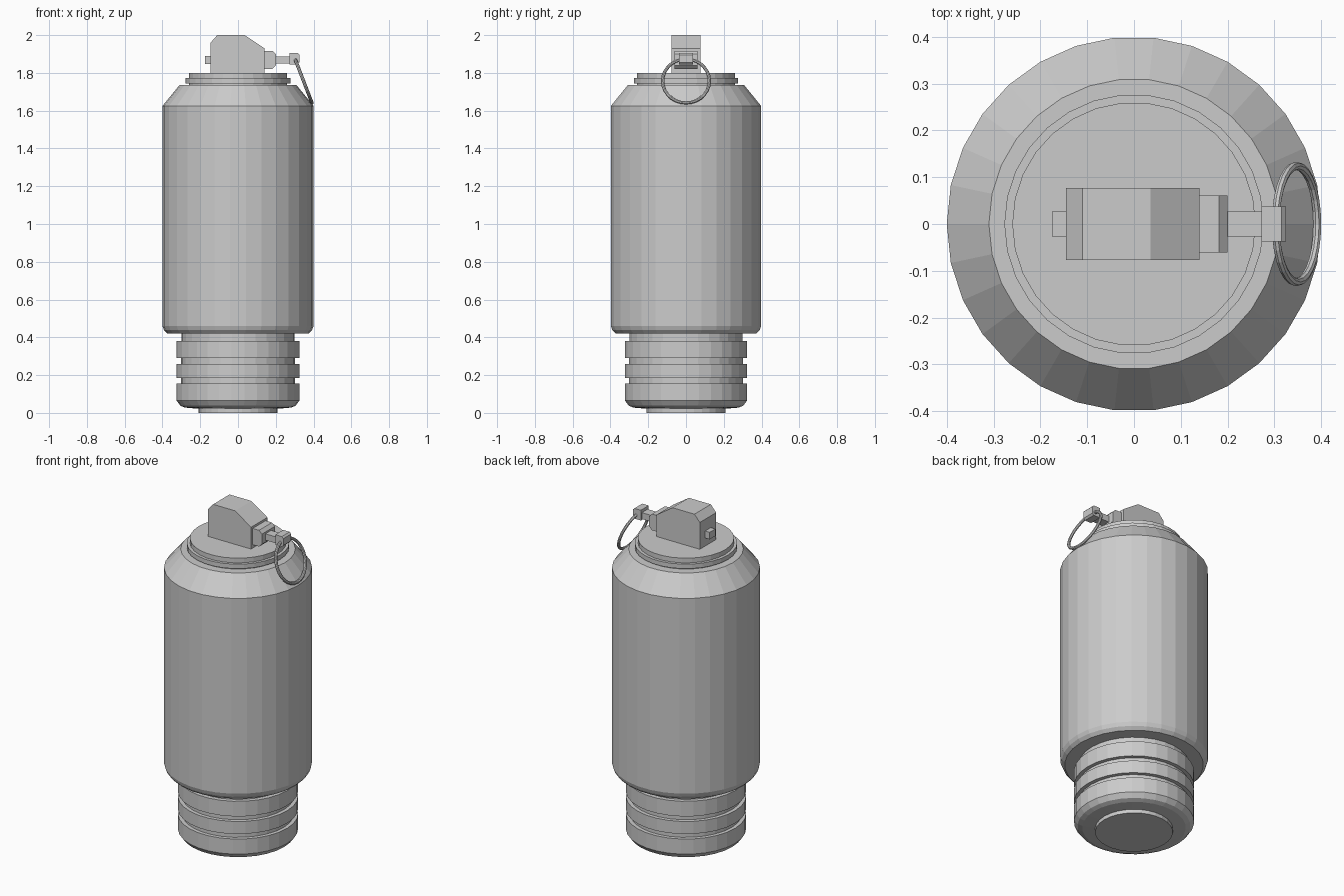
import bpy, bmesh, math
from mathutils import Matrix

if "Cube" in bpy.data.objects:
    bpy.data.objects.remove(bpy.data.objects["Cube"])


def finish(name, bm):
    bmesh.ops.recalc_face_normals(bm, faces=bm.faces[:])
    me = bpy.data.meshes.new(name)
    bm.to_mesh(me)
    bm.free()
    ob = bpy.data.objects.new(name, me)
    bpy.context.collection.objects.link(ob)
    return ob


def lathe(name, profile, sides=30):
    """Closed solid of revolution from (radius, z) points, bottom to top."""
    bm = bmesh.new()
    rings = [[bm.verts.new((r * math.cos(2 * math.pi * i / sides),
                            r * math.sin(2 * math.pi * i / sides), z))
              for i in range(sides)] for r, z in profile]
    for a, b in zip(rings, rings[1:]):
        for i in range(sides):
            j = (i + 1) % sides
            bm.faces.new((a[i], a[j], b[j], b[i]))
    bm.faces.new(rings[0])
    bm.faces.new(rings[-1])
    return finish(name, bm)


def extrude_y(name, outline, half):
    """Prism from an (x, z) outline, spanning -half..half in y."""
    bm = bmesh.new()
    front, back = [[bm.verts.new((x, y, z)) for x, z in outline] for y in (-half, half)]
    bm.faces.new(front)
    bm.faces.new(back)
    n = len(outline)
    for i in range(n):
        j = (i + 1) % n
        bm.faces.new((front[i], front[j], back[j], back[i]))
    return finish(name, bm)


def box_outline(x0, x1, z0, z1, c=0.0):
    """Rectangle with its right-hand corners cut by c."""
    if c == 0:
        return [(x0, z0), (x1, z0), (x1, z1), (x0, z1)]
    return [(x0, z0), (x1 - c, z0), (x1, z0 + c), (x1, z1 - c), (x1 - c, z1), (x0, z1)]


# Ribbed base with foot disc
base = [(0.21, 0), (0.21, 0.022), (0.28, 0.028), (0.305, 0.038), (0.325, 0.065)]
for top, bottom in ((0.155, 0.185), (0.26, 0.29)):
    base += [(0.325, top), (0.303, top), (0.303, bottom), (0.325, bottom)]
base += [(0.325, 0.38), (0.30, 0.38), (0.30, 0.43)]
lathe("ribbed_base", base)

# Main canister
lathe("canister_body", [(0.30, 0.42), (0.375, 0.42), (0.392, 0.438), (0.40, 0.46),
                        (0.40, 1.625), (0.31, 1.735), (0.26, 1.735)])

# Stepped lid
lathe("lid", [(0.26, 1.73), (0.26, 1.745), (0.277, 1.745), (0.277, 1.772),
              (0.26, 1.772), (0.26, 1.80)])

# Fuse head and its side fittings
extrude_y("fuse_head", [(-0.145, 1.80), (0.14, 1.80), (0.14, 1.93), (0.035, 2.0),
                        (-0.11, 2.0), (-0.145, 1.96)], 0.077)
extrude_y("rear_nub", box_outline(-0.175, -0.14, 1.848, 1.89), 0.027)
extrude_y("pin_socket", box_outline(0.135, 0.20, 1.82, 1.917, 0.018), 0.061)
extrude_y("pin_shaft", box_outline(0.195, 0.28, 1.85, 1.888), 0.027)
extrude_y("pin_end", box_outline(0.272, 0.325, 1.845, 1.906, 0.01), 0.037)

# Pull ring, hanging tilted from the pin end
bpy.ops.mesh.primitive_torus_add(major_segments=28, minor_segments=8,
                                 major_radius=0.124, minor_radius=0.009)
ring = bpy.context.object
ring.name = "pull_ring"
ring.data.transform(Matrix.Translation((0.347, 0, 1.757)) @ Matrix.Rotation(math.radians(69), 4, 'Y'))
